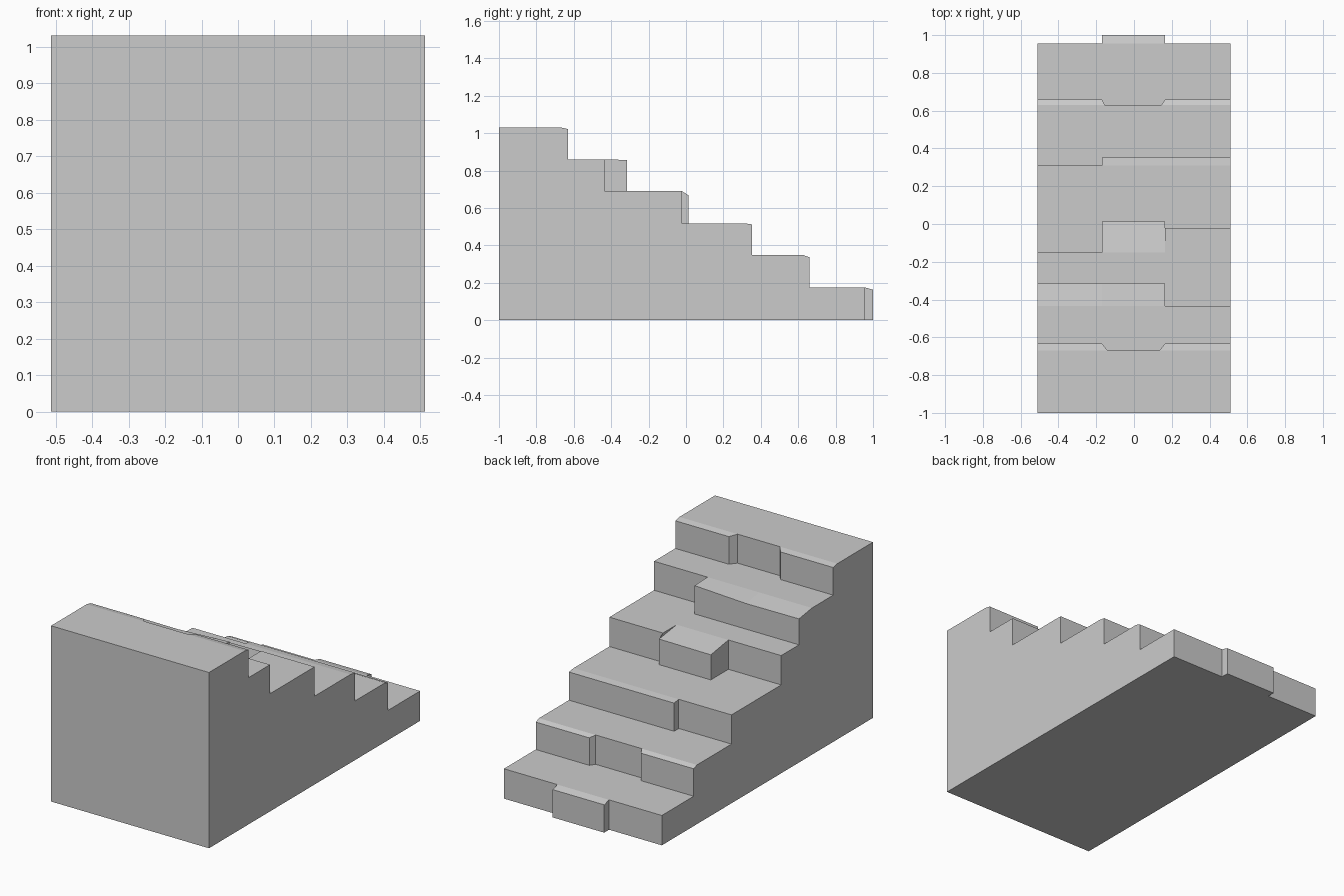
import bpy, bmesh

if "Cube" in bpy.data.objects:
    bpy.data.objects.remove(bpy.data.objects["Cube"])

W = 0.512          # half width
BACK = -1.0
A, B = -0.17, 0.165  # column splits

# Each step: top height, crease line y, front edge as (x, y, drop of the worn lip)
steps = [
    (0.175, 0.955, [(-W, .955, 0), (A, .955, 0), (A, 1.0, .012), (B, 1.0, .012),
                    (B, .955, 0), (W, .955, 0)]),
    (0.347, 0.63, [(-W, .66, .011), (A, .66, .011), (-.155, .63, 0), (.145, .63, 0),
                   (B, .66, .011), (W, .66, .011)]),
    (0.518, 0.31, [(-W, .31, 0), (A, .31, 0), (A, .353, .006), (B, .353, .006),
                   (W, .353, .006)]),
    (0.69, -0.15, [(-W, -.15, 0), (A, -.15, 0), (A, .013, .025), (B, .013, .022),
                   (B, -.022, 0), (W, -.022, 0)]),
    (0.86, -0.435, [(-W, -.315, .018), (A, -.315, .02), (B, -.315, .004),
                    (B, -.435, 0), (W, -.435, 0)]),
    (1.03, -0.67, [(-W, -.632, .008), (A, -.632, .008), (-.14, -.67, 0), (.135, -.67, 0),
                   (B, -.632, .008), (W, -.632, .008)]),
]

bm = bmesh.new()
cache = {}


def vert(p):
    key = tuple(round(c, 5) for c in p)
    if key not in cache:
        cache[key] = bm.verts.new(key)
    return cache[key]


def face(points):
    # skip repeated corners and collapsed faces
    vs = []
    for p in points:
        v = vert(p)
        if v not in vs:
            vs.append(v)
    if len(vs) > 2 and not bm.faces.get(vs):
        bm.faces.new(vs)


profiles = {0: [(-W, BACK, 0)], -1: [(W, BACK, 0)]}
z0 = 0.0
for i, (z1, crease, line) in enumerate(steps):
    base = [(x, y, z0) for x, y, d in line]
    lip = [(x, y, z1 - d) for x, y, d in line]
    inner = [(x, crease, z1) for x, y, d in line]
    # riser and sloping lip
    for k in range(len(line) - 1):
        face([base[k + 1], base[k], lip[k], lip[k + 1]])
        face([lip[k + 1], lip[k], inner[k], inner[k + 1]])
    # flat tread back to the next riser
    if i + 1 < len(steps):
        rear = [(x, y, z1) for x, y, d in steps[i + 1][2]]
    else:
        rear = [(-W, BACK, z1), (W, BACK, z1)]
    face(inner + rear[::-1])
    # underside
    if i == 0:
        face(base + [(W, BACK, 0), (-W, BACK, 0)])
    for e in profiles:
        profiles[e] += [base[e], lip[e], inner[e]]
    z0 = z1

# side walls and back wall
for e, x in ((0, -W), (-1, W)):
    face(profiles[e] + [(x, BACK, z0)])
face([(-W, BACK, 0), (W, BACK, 0), (W, BACK, z0), (-W, BACK, z0)])

bmesh.ops.recalc_face_normals(bm, faces=bm.faces)
mesh = bpy.data.meshes.new("stone_stairs")
bm.to_mesh(mesh)
bm.free()
bpy.context.collection.objects.link(bpy.data.objects.new("stone_stairs", mesh))
